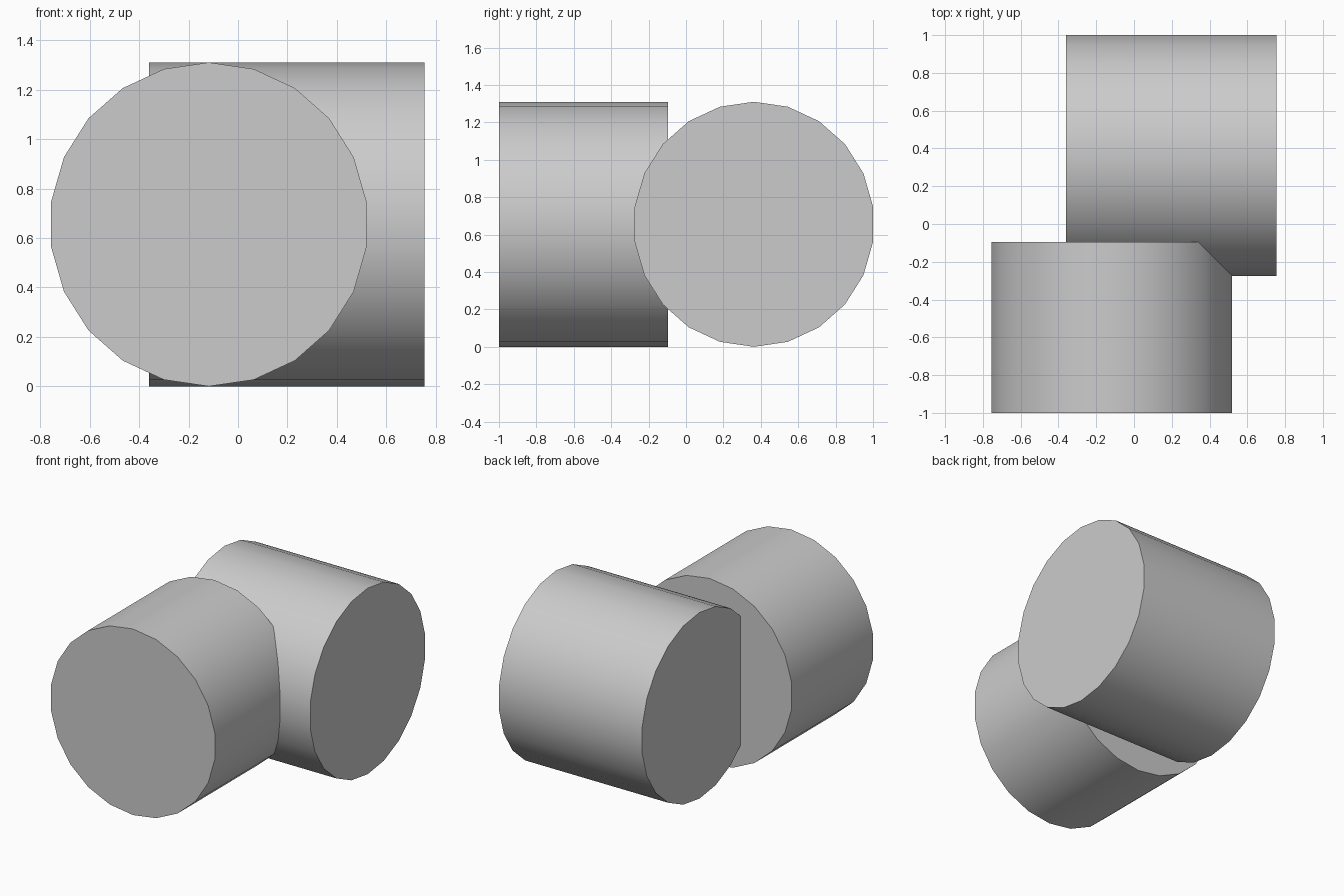
import bpy
from math import pi

cube = bpy.data.objects.get("Cube")
if cube:
    bpy.data.objects.remove(cube, do_unlink=True)

# One plain grey for both drums
grey = bpy.data.materials.new("light_grey")
grey.use_nodes = True
colour = (0.6, 0.6, 0.6, 1)
grey.diffuse_color = colour
grey.node_tree.nodes["Principled BSDF"].inputs["Base Color"].default_value = colour

HALF_HEIGHT = 0.655
HALF_WIDTH = 0.644


def drum(name, centre, length, turn):
    """Lying 22-sided drum along y, turned about z, with a corner at the top."""
    bpy.ops.mesh.primitive_cylinder_add(vertices=22, radius=1, depth=length)
    obj = bpy.context.object
    obj.name = name
    obj.scale = (HALF_WIDTH, HALF_HEIGHT, 1)
    obj.rotation_euler = (pi / 2, 0, turn)
    obj.location = (*centre, HALF_HEIGHT)
    bpy.ops.object.transform_apply(location=False, rotation=True, scale=True)
    bpy.ops.object.shade_smooth_by_angle(angle=pi / 6)
    obj.data.materials.append(grey)
    return obj


# Front drum points forward, rear drum lies crosswise behind it
drum("front_drum", (-0.118, -0.548), 0.904, 0)
drum("rear_drum", (0.198, 0.363), 1.114, pi / 2)
